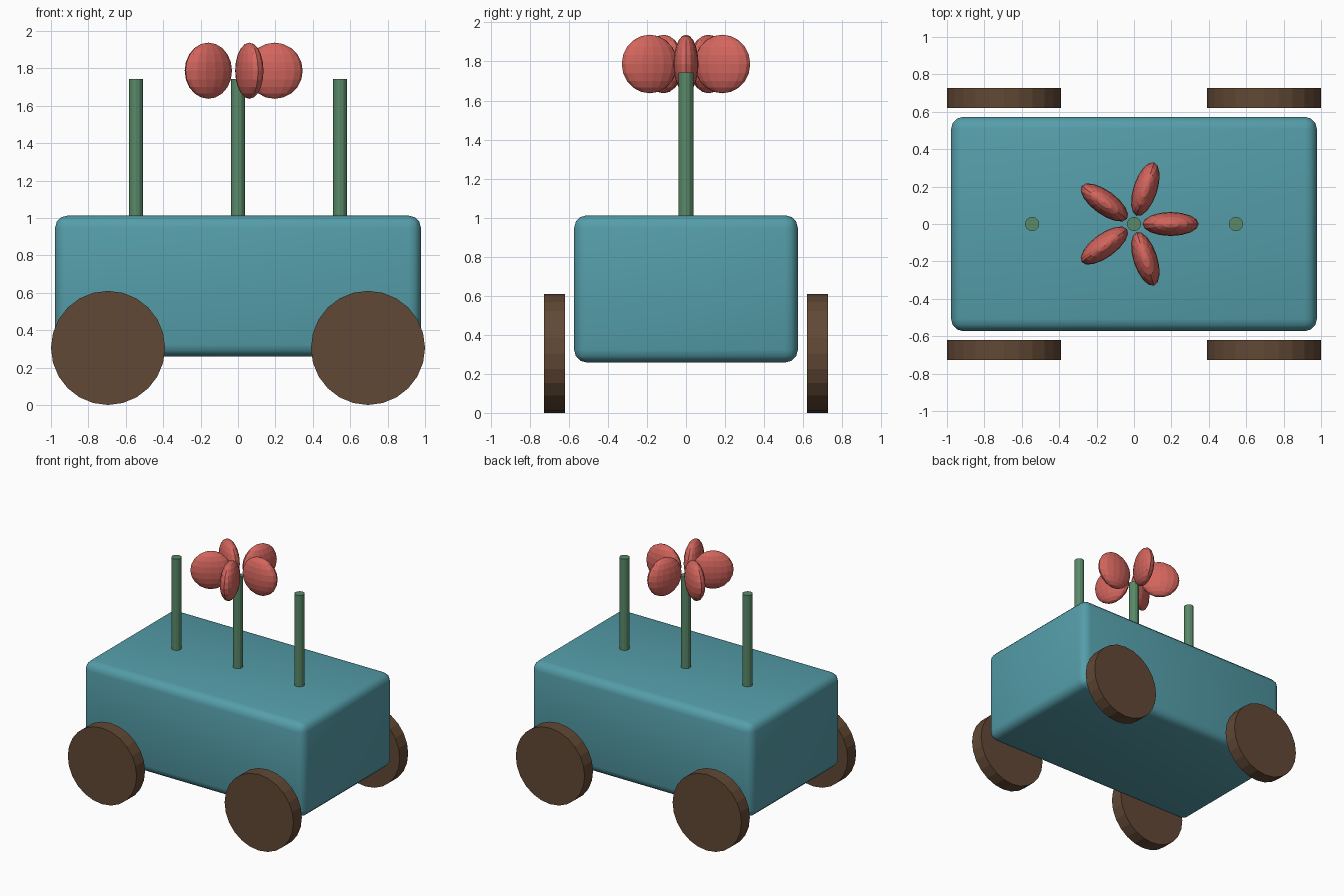
import bpy
from math import cos, sin, radians

if "Cube" in bpy.data.objects:
    bpy.data.objects.remove(bpy.data.objects["Cube"])


def material(name, rgb):
    m = bpy.data.materials.new(name)
    m.diffuse_color = (*rgb, 1)
    m.use_nodes = True
    m.node_tree.nodes["Principled BSDF"].inputs["Base Color"].default_value = m.diffuse_color
    return m


TEAL = material("teal", (0.09, 0.34, 0.40))
BROWN = material("brown", (0.12, 0.065, 0.035))
GREEN = material("green", (0.10, 0.25, 0.14))
RED = material("red", (0.65, 0.13, 0.11))


def finish(name, mat):
    ob = bpy.context.object
    ob.name = name
    ob.data.materials.append(mat)
    return ob


def cylinder(name, mat, sides, radius, depth, loc, rot=(0, 0, 0)):
    bpy.ops.mesh.primitive_cylinder_add(vertices=sides, radius=radius, depth=depth,
                                        location=loc, rotation=rot)
    return finish(name, mat)


# Cart body with rounded edges
bpy.ops.mesh.primitive_cube_add(size=1, location=(0, 0, 0.635))
body = finish("cart_body", TEAL)
body.scale = (1.956, 1.146, 0.754)
bpy.ops.object.transform_apply(location=False, rotation=False, scale=True)
bevel = body.modifiers.new("rounded_edges", 'BEVEL')
bevel.width = 0.065
bevel.segments = 3
bpy.ops.object.shade_smooth()

# Four wheels
for x, end in ((-0.695, "left"), (0.695, "right")):
    for y, side in ((-0.673, "front"), (0.673, "back")):
        cylinder(f"wheel_{side}_{end}", BROWN, 24, 0.305, 0.107,
                 (x, y, 0.305), (radians(90), 0, 0))

# Three stems standing on the deck
for i, x in enumerate((-0.545, 0, 0.545)):
    cylinder(f"stem_{i + 1}", GREEN, 12, 0.038, 0.74, (x, 0, 1.373))

# Ring of five flattened petals above the middle stem
for i in range(5):
    a = radians(72 * i)
    bpy.ops.mesh.primitive_uv_sphere_add(
        segments=16, ring_count=10, radius=1,
        location=(0.196 * cos(a), 0.196 * sin(a), 1.787), rotation=(0, 0, a))
    finish(f"petal_{i + 1}", RED).scale = (0.15, 0.064, 0.15)
